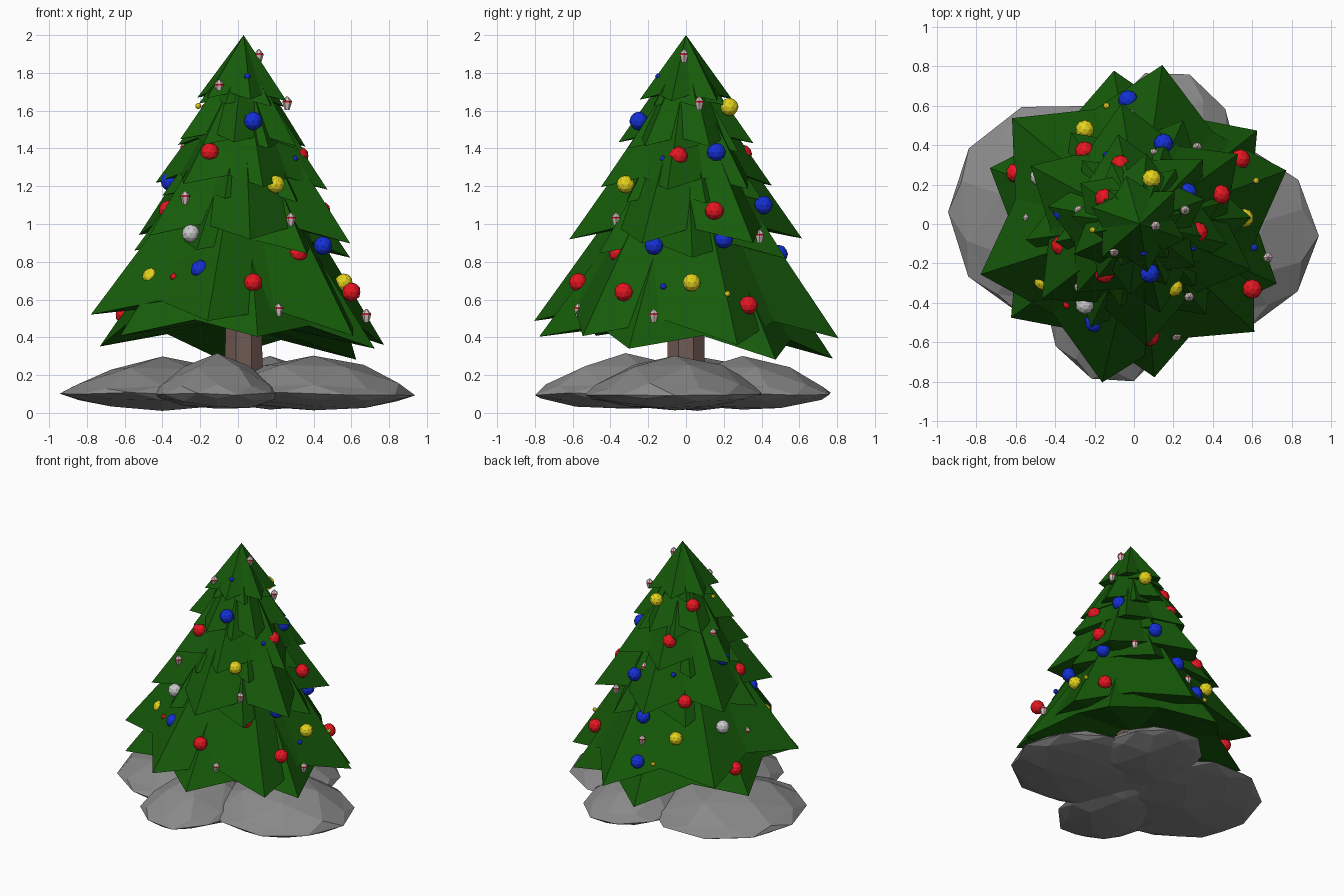
import bpy, bmesh, math, random
from mathutils import Matrix, Vector

if "Cube" in bpy.data.objects:
    bpy.data.objects.remove(bpy.data.objects["Cube"])

random.seed(4)


def material(name, rgb):
    m = bpy.data.materials.new(name)
    m.diffuse_color = (*rgb, 1)
    m.use_nodes = True
    m.node_tree.nodes["Principled BSDF"].inputs["Base Color"].default_value = m.diffuse_color
    return m


GREEN = material("pine_green", (0.008, 0.105, 0.003))
BROWN = material("bark_brown", (0.16, 0.10, 0.085))
STONE = material("stone_grey", (0.25, 0.25, 0.25))
RED = material("red", (0.80, 0.008, 0.015))
BLUE = material("blue", (0.007, 0.03, 0.68))
YELLOW = material("yellow", (0.78, 0.65, 0.012))
WHITE = material("white", (0.70, 0.70, 0.70))
PINK = material("pale_pink", (0.70, 0.55, 0.55))


def finish(name, bm, *mats):
    bmesh.ops.recalc_face_normals(bm, faces=bm.faces)
    me = bpy.data.meshes.new(name)
    bm.to_mesh(me)
    bm.free()
    for m in mats:
        me.materials.append(m)
    ob = bpy.data.objects.new(name, me)
    bpy.context.collection.objects.link(ob)
    return ob


# Stone mounds: flattened icospheres with a thin, slightly uneven rim
def mound(name, x, y, rx, ry, top, turn):
    bm = bmesh.new()
    bmesh.ops.create_icosphere(bm, subdivisions=2, radius=1,
                               matrix=Matrix.Rotation(math.radians(turn), 4, 'Z'))
    for v in bm.verts:
        z = v.co.z
        z = 0.10 + (top - 0.10) * z ** 2.2 if z > 0.01 else 0.10 - 0.085 * abs(z) ** 1.5
        z += random.uniform(-0.008, 0.008)
        k = 1 + random.uniform(-0.025, 0.025)
        v.co = (x + rx * k * v.co.x, y + ry * k * v.co.y, z)
    finish(name, bm, STONE)


mound("mound_left", -0.40, 0.06, 0.55, 0.56, 0.295, 18)
mound("mound_right", 0.40, -0.06, 0.545, 0.49, 0.31, 18)
mound("mound_front", -0.11, -0.32, 0.35, 0.50, 0.31, 18)
mound("mound_back", 0.17, 0.30, 0.36, 0.48, 0.30, 18)

# Trunk
bm = bmesh.new()
bmesh.ops.create_cone(bm, cap_ends=True, segments=8, radius1=0.11, radius2=0.095, depth=0.75,
                      matrix=Matrix.Translation((0.03, 0, 0.525)) @ Matrix.Rotation(math.pi / 8, 4, 'Z'))
finish("trunk", bm, BROWN)


# Branch tiers: six-pointed, tilted star cones with a raised underside
def tier(name, r, z, phase, tilt=(0, 0), center=(0.02, 0), apex=None, jitter=4, valley=0.72):
    bm = bmesh.new()
    cx, cy = center
    apex = apex or z + 1.42 * r
    top = bm.verts.new((0.03, 0, apex))
    under = bm.verts.new((cx, cy, z + 0.20 * r))
    rim = []
    for i in range(12):
        a = math.radians(phase + 30 * i + random.uniform(-jitter, jitter))
        k = r if i % 2 == 0 else r * valley
        x, y = k * math.cos(a), k * math.sin(a)
        h = z + tilt[0] * x + tilt[1] * y + (0 if i % 2 == 0 else 0.12 * r)
        rim.append(bm.verts.new((cx + x, cy + y, h)))
    for i in range(12):
        a, b = rim[i], rim[(i + 1) % 12]
        bm.faces.new((a, b, top))
        bm.faces.new((b, a, under))
    finish(name, bm, GREEN)


tier("branches_1_lower", 0.785, 0.345, 38, (-0.04, -0.08), (0, 0), jitter=1, valley=0.76)
tier("branches_1_upper", 0.82, 0.44, 19, (-0.09, -0.04), (0, 0), jitter=1, valley=0.75)
tier("branches_2_lower", 0.575, 0.84, 5, (-0.03, -0.03))
tier("branches_2_upper", 0.62, 0.92, 35, (-0.04, 0.0))
tier("branches_3_lower", 0.43, 1.13, 15, (-0.05, 0.0))
tier("branches_3_upper", 0.465, 1.20, 45, (-0.04, 0))
tier("branches_4_lower", 0.34, 1.40, -8, (-0.06, -0.03))
tier("branches_4_upper", 0.36, 1.43, 22, (-0.06, 0))
tier("branches_5_lower", 0.23, 1.63, 10, (-0.04, 0))
tier("treetop", 0.25, 1.66, 40, (-0.04, 0), apex=2.0)


# Ornaments
def balls(name, mat, radius, places):
    for i, p in enumerate(places, 1):
        bm = bmesh.new()
        bmesh.ops.create_icosphere(bm, subdivisions=2, radius=radius, matrix=Matrix.Translation(p))
        finish(f"{name}_{i}", bm, mat)


balls("red_ball", RED, 0.05, [
    (-0.15, -0.25, 1.38), (0.325, -0.04, 1.36), (-0.37, -0.11, 1.075), (0.32, -0.36, 0.845),
    (0.08, -0.57, 0.69), (0.60, -0.33, 0.64), (0.44, 0.15, 1.07), (0.54, 0.33, 0.57),
    (-0.60, 0.26, 0.52), (-0.25, 0.37, 0.98), (-0.07, 0.30, 1.37), (-0.15, 0.13, 1.60)])
balls("blue_ball", BLUE, 0.05, [
    (0.08, -0.25, 1.545), (-0.36, 0.06, 1.225), (0.45, -0.17, 0.885), (-0.20, -0.50, 0.76),
    (0.27, 0.16, 1.38), (0.15, 0.41, 1.10), (0.45, 0.20, 0.92), (0.02, 0.49, 0.84),
    (-0.03, 0.63, 0.56)])
balls("yellow_ball", YELLOW, 0.048, [
    (0.20, -0.32, 1.21), (-0.46, -0.29, 0.72), (0.56, 0.03, 0.69), (0.09, 0.23, 1.62),
    (-0.25, 0.48, 0.74)])
balls("white_ball", WHITE, 0.048, [(-0.25, -0.41, 0.95), (-0.48, 0.24, 0.80)])
balls("small_red_ball", RED, 0.02, [(-0.34, -0.41, 0.72)])
balls("small_blue_ball", BLUE, 0.018, [
    (0.05, -0.145, 1.78), (0.30, -0.12, 1.345), (0.61, -0.12, 0.67), (-0.38, 0.42, 0.72),
    (-0.14, 0.35, 1.15)])
balls("small_yellow_ball", YELLOW, 0.016, [
    (-0.21, -0.03, 1.625), (0.28, 0.22, 1.29), (0.62, 0.22, 0.63), (-0.14, 0.60, 0.56),
    (-0.38, 0.23, 1.05), (0.0, 0.15, 1.75)])


# Faceted lantern ornaments with a red band
def lantern(name, p):
    bm = bmesh.new()
    rings = []
    for r, z in ((0.013, -0.036), (0.025, 0.004), (0.025, 0.012), (0.003, 0.036)):
        rings.append([bm.verts.new(Vector(p) + Vector((r * math.cos(k * math.pi / 3),
                      r * math.sin(k * math.pi / 3), z))) for k in range(6)])
    for j in range(3):
        for k in range(6):
            n = (k + 1) % 6
            f = bm.faces.new((rings[j][k], rings[j][n], rings[j + 1][n], rings[j + 1][k]))
            f.material_index = 1 if j == 1 else 0
    bm.faces.new(rings[0][::-1])
    bm.faces.new(rings[3])
    finish(name, bm, PINK, RED)


for i, p in enumerate([
        (0.11, -0.01, 1.89), (-0.10, -0.14, 1.73), (0.26, 0.07, 1.64), (-0.28, 0.07, 1.40),
        (-0.28, -0.32, 1.14), (0.28, -0.37, 1.025), (0.215, -0.57, 0.545), (0.68, -0.17, 0.515),
        (-0.54, 0.03, 0.70), (0.45, -0.01, 0.92), (0.32, 0.39, 0.935), (0.10, 0.36, 1.15),
        (-0.02, 0.56, 0.70)], 1):
    lantern(f"lantern_{i}", p)
